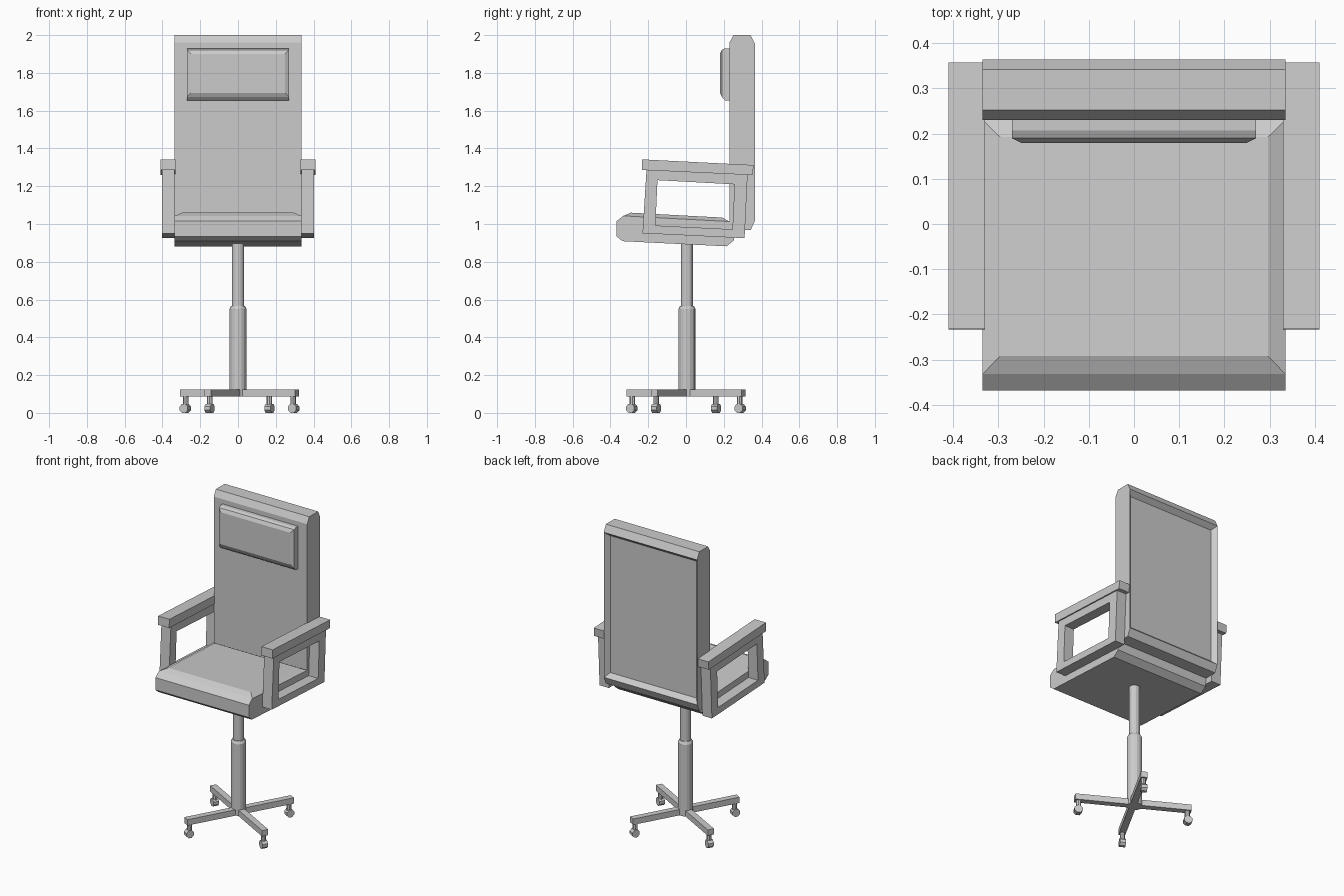
import bpy, bmesh, math
from mathutils import Vector, Matrix

if "Cube" in bpy.data.objects:
    bpy.data.objects.remove(bpy.data.objects["Cube"])


def finish(bm, name):
    bmesh.ops.recalc_face_normals(bm, faces=bm.faces)
    me = bpy.data.meshes.new(name)
    bm.to_mesh(me)
    bm.free()
    ob = bpy.data.objects.new(name, me)
    bpy.context.collection.objects.link(ob)
    return ob


def prism(name, profile, x0, x1, panel=None):
    """Extrude a (y, z) profile along x; panel = (direction, inset, raise)."""
    bm = bmesh.new()
    face = bm.faces.new([bm.verts.new((x0, y, z)) for y, z in profile])
    ext = bmesh.ops.extrude_face_region(bm, geom=[face])["geom"]
    moved = [v for v in ext if isinstance(v, bmesh.types.BMVert)]
    bmesh.ops.translate(bm, verts=moved, vec=(x1 - x0, 0, 0))
    bmesh.ops.recalc_face_normals(bm, faces=bm.faces)
    if panel:
        direction, inset, lift = panel
        f = max(bm.faces, key=lambda q: q.normal.dot(Vector(direction)))
        n = f.normal.copy()
        bmesh.ops.inset_region(bm, faces=[f], thickness=inset, depth=0)
        bmesh.ops.translate(bm, verts=f.verts[:], vec=n * lift)
    return finish(bm, name)


def ring_prism(name, outer, inner, x0, x1):
    """Rectangular frame from outer and inner (y, z) loops."""
    bm = bmesh.new()
    loops = [[bm.verts.new((x, y, z)) for y, z in pts]
             for x, pts in ((x0, outer), (x1, outer), (x1, inner), (x0, inner))]
    n = len(outer)
    for k in range(4):
        a, b = loops[k], loops[(k + 1) % 4]
        for i in range(n):
            j = (i + 1) % n
            bm.faces.new((a[i], a[j], b[j], b[i]))
    return finish(bm, name)


def lathe(name, rings, centre, sides):
    """Stack of (radius, z) rings closed with end caps."""
    bm = bmesh.new()
    loops = [[bm.verts.new((centre[0] + r * math.cos(2 * math.pi * i / sides),
                            centre[1] + r * math.sin(2 * math.pi * i / sides), z))
              for i in range(sides)] for r, z in rings]
    for a, b in zip(loops, loops[1:]):
        for i in range(sides):
            j = (i + 1) % sides
            bm.faces.new((a[i], a[j], b[j], b[i]))
    bm.faces.new(loops[0])
    bm.faces.new(loops[-1])
    return finish(bm, name)


# Seat with a raised cushion panel, tilted slightly back
prism("seat", [(-0.368, 1.015), (-0.332, 1.043), (0.23, 1.013), (0.262, 0.985),
               (0.254, 0.914), (0.215, 0.882), (-0.336, 0.909), (-0.368, 0.935)],
      -0.335, 0.335, ((0, 0, 1), 0.055, 0.019))

# Backrest with a recessed rear panel
prism("backrest", [(0.23, 1.01), (0.23, 1.96), (0.252, 2.0), (0.342, 2.0),
                   (0.364, 1.955), (0.364, 1.015), (0.342, 0.967), (0.252, 0.967)],
      -0.335, 0.335, ((0, 1, 0), 0.037, -0.03))

# Headrest cushion
prism("headrest", [(0.235, 1.93), (0.207, 1.93), (0.19, 1.922),
                   (0.19, 1.673), (0.207, 1.655), (0.235, 1.655)],
      -0.27, 0.27, ((0, -1, 0), 0.03, 0.011))

# Armrests: open frames topped with pads
for side, s in (("left", -1), ("right", 1)):
    ring_prism(side + "_arm_frame",
               [(-0.209, 1.288), (-0.23, 0.951), (0.31, 0.925), (0.326, 1.261)],
               [(-0.151, 1.232), (-0.162, 0.992), (0.246, 0.972), (0.257, 1.21)],
               s * 0.335, s * 0.403)
    prism(side + "_arm_pad",
          [(-0.232, 1.342), (0.358, 1.312), (0.353, 1.259), (-0.234, 1.286)],
          s * 0.33, s * 0.411)

# Gas lift column
lathe("lower_column", [(0.045, 0.086), (0.045, 0.55), (0.036, 0.567)], (0, 0.005), 16)
lathe("upper_column", [(0.032, 0.56), (0.032, 0.93)], (0, 0.005), 16)

# Four base legs, each with a caster
for k in range(4):
    a = math.radians(-29 + 90 * k)
    rot = Matrix.Translation((0.008, 0, 0)) @ Matrix.Rotation(a, 4, "Z")
    bm = bmesh.new()
    bmesh.ops.create_cube(bm, size=1, matrix=rot @ Matrix.Translation((0.174, 0, 0.105))
                          @ Matrix.Diagonal((0.348, 0.04, 0.038, 1)))
    finish(bm, f"base_leg_{k + 1}")
    p = rot @ Vector((0.325, 0, 0))
    lathe(f"caster_stem_{k + 1}", [(0.015, 0.035), (0.015, 0.09)], p, 8)
    bm = bmesh.new()
    bmesh.ops.create_cone(bm, cap_ends=True, segments=8, radius1=0.026, radius2=0.026,
                          depth=0.036,
                          matrix=rot @ Matrix.Translation((0.328, 0, 0.024))
                          @ Matrix.Rotation(math.pi / 2, 4, "X")
                          @ Matrix.Rotation(math.pi / 8, 4, "Z"))
    finish(bm, f"caster_wheel_{k + 1}")
